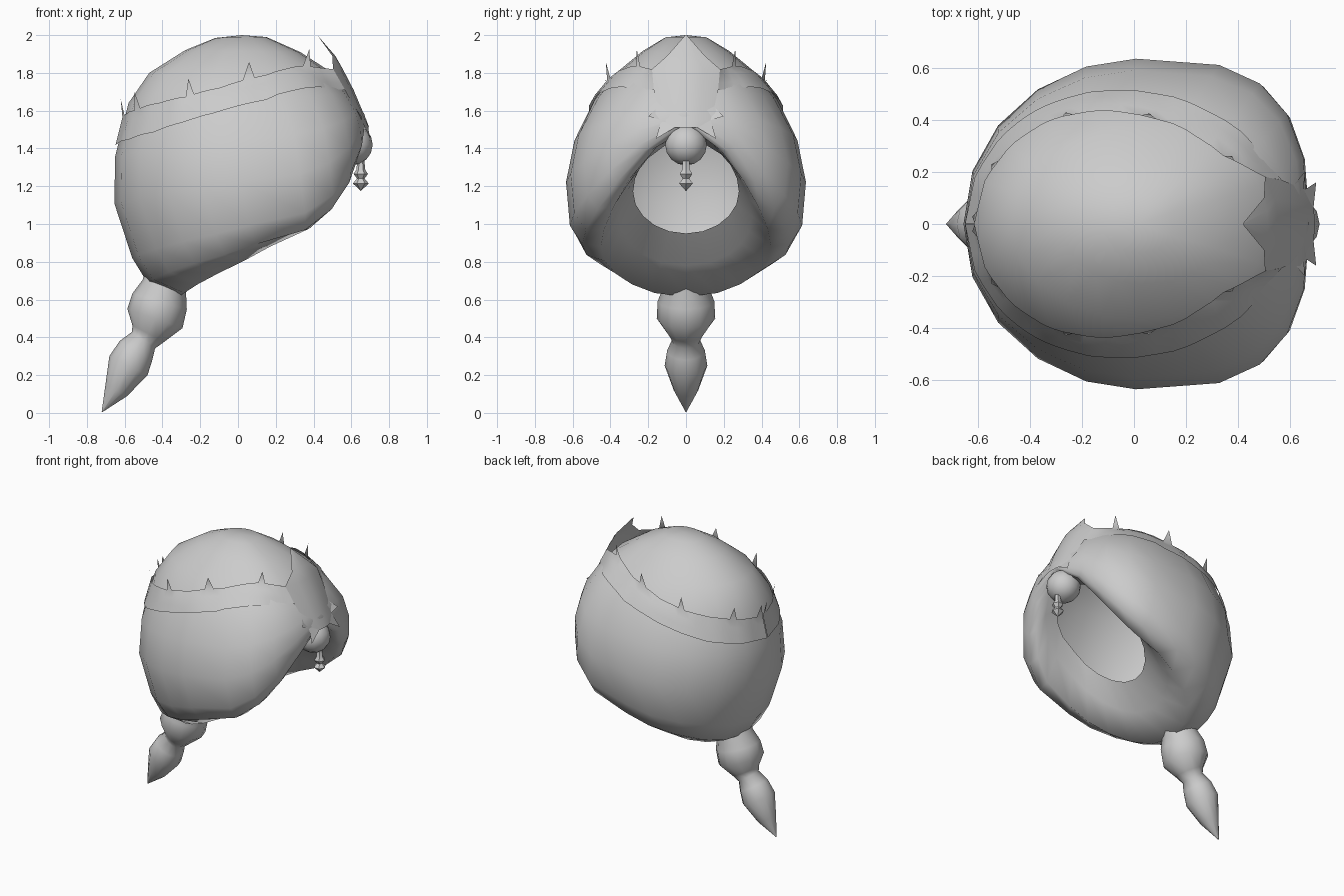
import bpy, math
from mathutils import Vector
from mathutils.bvhtree import BVHTree

if "Cube" in bpy.data.objects:
    bpy.data.objects.remove(bpy.data.objects["Cube"])

grey = bpy.data.materials.new("plain_grey")
grey.diffuse_color = (0.6, 0.6, 0.6, 1)
grey.use_nodes = True
grey.node_tree.nodes["Principled BSDF"].inputs["Base Color"].default_value = grey.diffuse_color


def make(name, verts, faces, angle=60):
    me = bpy.data.meshes.new(name)
    me.from_pydata([tuple(v) for v in verts], [], faces)
    me.materials.append(grey)
    ob = bpy.data.objects.new(name, me)
    bpy.context.collection.objects.link(ob)
    bpy.ops.object.select_all(action='DESELECT')
    ob.select_set(True)
    bpy.context.view_layer.objects.active = ob
    bpy.ops.object.shade_smooth_by_angle(angle=math.radians(angle))
    return ob


def bridge(rows, n):
    """Quads between consecutive closed rings of n vertices."""
    return [(r * n + i, (r + 1) * n + i, (r + 1) * n + (i + 1) % n, r * n + (i + 1) % n)
            for r in range(rows - 1) for i in range(n)]


# Hair shell: tilted rings (back x, back z, front x, front z, half width, side droop, front squareness)
N = 20
rings = [(-.12, 1.985, .15, 1.99, .11, 0, .92), (-.28, 1.92, .33, 1.91, .23, 0, .92),
         (-.47, 1.80, .50, 1.80, .37, 0, .9), (-.58, 1.64, .59, 1.69, .48, 0, .82),
         (-.65, 1.36, .645, 1.62, .59, .06, .66), (-.655, 1.11, .67, 1.58, .635, .16, .62),
         (-.56, .82, .675, 1.55, .615, .25, .62), (-.48, .69, .665, 1.54, .55, .29, .66),
         (-.31, .615, .65, 1.53, .45, .25, .72), (-.15, .78, .62, 1.50, .35, .13, .82),
         (-.01, .95, .54, 1.44, .28, .03, .75)]
verts = []
for bx, bz, fx, fz, w, drop, sq in rings:
    for i in range(N):
        t = 2 * math.pi * i / N
        c, s = math.cos(t), math.sin(t)
        bump = abs(s) * (1 + c) / 1.3
        px, py = (sq, .77) if c > 1e-6 else (1.06, .97 if bz > .8 else .85)
        y = w * math.copysign(abs(s) ** py, s)
        verts.append(Vector(((bx + fx) / 2 + (fx - bx) / 2 * math.copysign(abs(c) ** px, c), y,
                             (bz + fz) / 2 + (fz - bz) / 2 * c - drop * bump)))
faces = bridge(len(rings), N)
verts.append(Vector((.02, 0, 2.0)))
faces += [(len(verts) - 1, i, (i + 1) % N) for i in range(N)]
make("hair_shell", verts, faces, 80)
hair = BVHTree.FromPolygons(verts, faces)


# Round parts swept along a path of (x, z, radius)
def sweep(name, path, n=12, angle=80):
    vs = []
    for k, (x, z, r) in enumerate(path):
        a, b = path[max(k - 1, 0)], path[min(k + 1, len(path) - 1)]
        d = Vector((b[0] - a[0], 0, b[1] - a[1])).normalized()
        side = Vector((-d.z, 0, d.x))
        for i in range(n):
            t = 2 * math.pi * i / n
            vs.append(Vector((x, 0, z)) + r * (math.cos(t) * side + Vector((0, math.sin(t), 0))))
    return make(name, vs, bridge(len(path), n), angle)


sweep("ponytail", [(-.37, .74, .12), (-.39, .67, .12), (-.415, .59, .15), (-.44, .50, .155),
                   (-.475, .42, .095), (-.50, .385, .075), (-.54, .33, .10), (-.58, .25, .113),
                   (-.645, .12, .065), (-.72, .005, .002)])
sweep("jewel", [(.6, 1.42 + .11 * math.cos(math.pi * k / 8), .112 * math.sin(math.pi * k / 8) + .001)
                for k in range(9)], 14)
sweep("pendant", [(.65, 1.34, .02), (.65, 1.29, .022), (.65, 1.265, .038), (.65, 1.24, .02),
                  (.65, 1.215, .042), (.65, 1.175, .001)], 6, 40)

# Tiara band: half outlines from the back round to the brow
low = [(-.655, 0, 1.42), (-.60, .24, 1.45), (-.46, .40, 1.49), (-.30, .48, 1.54),
       (-.13, .50, 1.58), (.15, .465, 1.645), (.40, .34, 1.705), (.567, .17, 1.71)]
top = [(-.63, 0, 1.57), (-.57, .22, 1.61), (-.43, .36, 1.65), (-.28, .42, 1.68),
       (-.10, .435, 1.72), (.15, .385, 1.79), (.35, .27, 1.85), (.504, .18, 1.82)]
SUB, ROWS = 4, 4
cols = (len(low) - 1) * SUB + 1


def along(pts, k):
    i = min(k // SUB, len(pts) - 2)
    return Vector(pts[i]).lerp(Vector(pts[i + 1]), k / SUB - i)


def on_hair(p):
    co, no, _, _ = hair.find_nearest(p)
    out = co - Vector((0, 0, 1.3))
    return co + no * math.copysign(.013, no.dot(out))


verts, faces = [], []
for side in (1, -1):
    base = len(verts)
    for k in range(cols):
        for r in range(ROWS):
            raw = along(low, k).lerp(along(top, k), r / (ROWS - 1))
            # The last stretch lifts off the hair to meet the brow plate
            p = on_hair(raw).lerp(raw, max(0, (k - cols + 5) / 4))
            verts.append(Vector((p.x, p.y * side, p.z)))
    for k in range(cols - 1):
        for r in range(ROWS - 1):
            a = base + k * ROWS + r
            faces.append((a, a + ROWS, a + ROWS + 1, a + 1)[::side])
    # Upright points on the upper edge
    for k in (0, 4, 12, 18, 24):
        a, b = base + k * ROWS + ROWS - 1, base + (k + 1) * ROWS + ROWS - 1
        mid = (verts[a] + verts[b]) / 2
        out = Vector((mid.x, mid.y, 0)).normalized()
        verts.append(mid + out * .015 + Vector((0, 0, .09)))
        faces.append((a, b, len(verts) - 1)[::side])
make("tiara_band", verts, faces)

# Brow plate: (x at centre, half width, z) from the peak to the jewel
rows = [(.42, .004, 2.0), (.515, .10, 1.89), (.555, .18, 1.82), (.612, .17, 1.71),
        (.65, .15, 1.62), (.68, .13, 1.55), (.695, .06, 1.51)]
verts = [Vector((x - 1.6 * (w * u) ** 2, w * u, z)) for x, w, z in rows for u in (-1, -.5, 0, .5, 1)]
faces = [(r * 5 + i, (r + 1) * 5 + i, (r + 1) * 5 + i + 1, r * 5 + i + 1)
         for r in range(len(rows) - 1) for i in range(4)]
for s, e in ((-1, 0), (1, 4)):
    for a, b, tip in ((20 + e, 25 + e, (.655, .20 * s, 1.57)), (25 + e, 30 + e, (.70, .16 * s, 1.45))):
        verts.append(Vector(tip))
        faces.append((a, b, len(verts) - 1)[::-s])
make("brow_plate", verts, faces)
